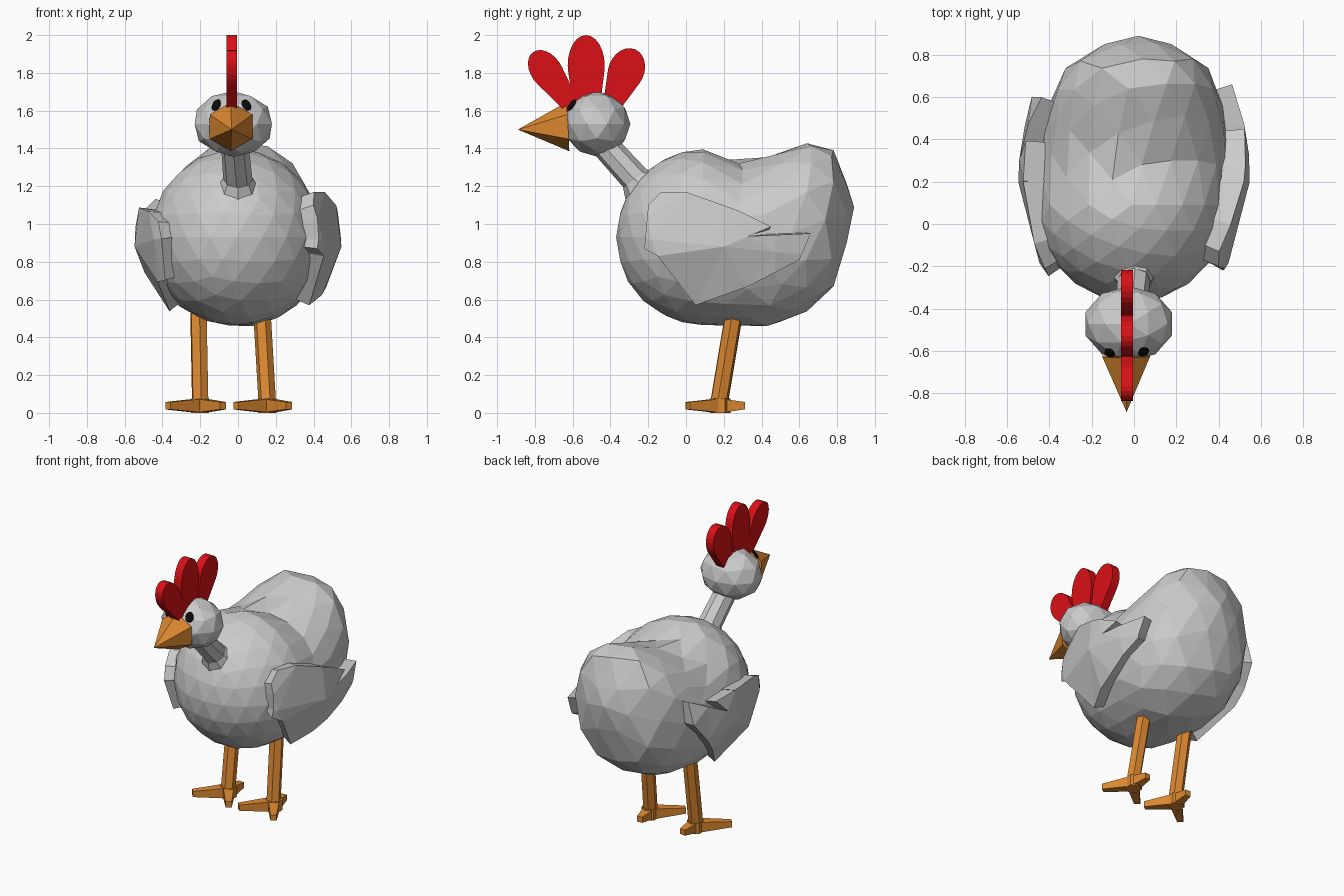
import bpy, bmesh, math
from mathutils import Vector, Matrix

if "Cube" in bpy.data.objects:
    bpy.data.objects.remove(bpy.data.objects["Cube"])


def material(name, color):
    m = bpy.data.materials.new(name)
    m.diffuse_color = (*color, 1)
    m.use_nodes = True
    m.node_tree.nodes["Principled BSDF"].inputs["Base Color"].default_value = m.diffuse_color
    return m


ORANGE = material("orange", (0.72, 0.25, 0.03))
RED = material("red", (0.7, 0.005, 0.008))
BLACK = material("black", (0.003, 0.003, 0.003))


def finish(bm, name, mat=None, fix=True):
    if fix:
        bmesh.ops.recalc_face_normals(bm, faces=bm.faces)
    me = bpy.data.meshes.new(name)
    bm.to_mesh(me)
    bm.free()
    ob = bpy.data.objects.new(name, me)
    bpy.context.collection.objects.link(ob)
    if mat:
        me.materials.append(mat)
    return ob


def beam(bm, a, b, r1, r2, sides, spin=0):
    """Tapered prism from a to b."""
    a, b = Vector(a), Vector(b)
    d = b - a
    mx = (Matrix.Translation((a + b) / 2) @ d.to_track_quat('Z', 'Y').to_matrix().to_4x4()
          @ Matrix.Rotation(spin, 4, 'Z'))
    bmesh.ops.create_cone(bm, cap_ends=True, segments=sides, radius1=r1, radius2=r2,
                          depth=d.length, matrix=mx)


def ball(name, loc, scale, sub, mat=None, direction=(0, 0, 1)):
    bm = bmesh.new()
    q = Vector(direction).to_track_quat('Z', 'Y').to_matrix().to_4x4()
    mx = Matrix.Translation(loc) @ q @ Matrix.Diagonal((*scale, 1))
    bmesh.ops.create_icosphere(bm, subdivisions=sub, radius=1, matrix=mx)
    return finish(bm, name, mat)


# Body: round chest, rear half stretched into an upturned tail
# rear stations: y, top z, bottom z, half width
REAR = [(0.09, 1.39, 0.465, 0.455), (0.3, 1.315, 0.46, 0.455), (0.45, 1.365, 0.455, 0.44),
        (0.66, 1.435, 0.545, 0.385), (0.75, 1.44, 0.62, 0.33), (0.82, 1.33, 0.73, 0.26),
        (0.89, 1.1, 1.08, 0.03)]


def station(y):
    for p, q in zip(REAR, REAR[1:]):
        if y <= q[0] + 1e-6:
            t = (y - p[0]) / (q[0] - p[0])
            return [u + (v - u) * t for u, v in zip(p, q)][1:]
    return REAR[-1][1:]


bm = bmesh.new()
bmesh.ops.create_icosphere(bm, subdivisions=3, radius=1)
for v in bm.verts:
    x, y, z = v.co
    if y <= 0:
        v.co = (x * 0.455 - 0.01, 0.09 + 0.46 * y, 0.93 + 0.465 * z)
        continue
    r = max(math.hypot(x, z), 1e-4)
    c, s = x / r, z / r
    yy = 0.09 + 0.8 * y
    top, bot, w = station(yy)
    k = 1 - 0.15 * y
    c = math.copysign(abs(c) ** k, c)
    s = math.copysign(abs(s) ** k, s)
    v.co = (c * w - 0.01 + 0.03 * y, yy, (top + bot) / 2 + s * (top - bot) / 2)
finish(bm, "body")

# Neck with flared base
bm = bmesh.new()
beam(bm, (-0.02, -0.46, 1.45), (0, -0.26, 1.23), 0.072, 0.078, 8)
beam(bm, (0, -0.27, 1.24), (0, -0.16, 1.1), 0.08, 0.17, 8)
finish(bm, "neck")

# Head, eyes and beak
HEAD = Vector((-0.025, -0.472, 1.53))
ball("head", HEAD, (0.215, 0.178, 0.173), 2)
for side, loc in (("left", (-0.115, -0.61, 1.63)), ("right", (0.045, -0.605, 1.63))):
    ball("eye_" + side, loc, (0.027, 0.036, 0.01), 2, BLACK, Vector(loc) - HEAD)
bm = bmesh.new()
beam(bm, (-0.037, -0.625, 1.515), (-0.035, -0.89, 1.5), 0.13, 0, 6)
finish(bm, "beak", ORANGE)


# Comb: three teardrop plates
def lobe(name, base, tip, half_w, half_l, base_w):
    base, tip = Vector(base), Vector(tip)
    u = (tip - base).normalized()
    n = Vector((u.y, -u.x))
    mid = tip - u * half_l
    pts = [base - n * base_w, base + n * base_w]
    for i in range(15):
        a = math.radians(-15 + 210 * i / 14)
        pts.append(mid + n * half_w * math.cos(a) + u * half_l * math.sin(a))
    bm = bmesh.new()
    f = bm.faces.new([bm.verts.new((-0.062, p.x, p.y)) for p in pts])
    ext = bmesh.ops.extrude_face_region(bm, geom=[f], use_keep_orig=True)
    bmesh.ops.translate(bm, vec=(0.058, 0, 0),
                        verts=[e for e in ext["geom"] if isinstance(e, bmesh.types.BMVert)])
    finish(bm, name, RED)


lobe("comb_front", (-0.56, 1.56), (-0.81, 1.91), 0.082, 0.12, 0.03)
lobe("comb_middle", (-0.525, 1.55), (-0.53, 2.0), 0.098, 0.16, 0.06)
lobe("comb_back", (-0.42, 1.56), (-0.27, 1.925), 0.095, 0.12, 0.03)

# Wings: feathered outline wrapped over the flank, the left one turned upward
OUTLINE = [(-0.22, 0.87), (-0.2, 1.1), (-0.13, 1.17), (0, 1.17), (0.28, 1.07), (0.45, 0.985),
           (0.33, 0.935), (0.66, 0.95), (0.6, 0.81), (0.33, 0.67), (0.05, 0.57), (-0.15, 0.83)]


def wing(name, side, turn):
    bm = bmesh.new()
    rot = Matrix.Rotation(math.radians(turn), 2)
    pivot = Vector((0.2, 0.9))
    pts = [pivot + rot @ (Vector(p) - pivot) for p in reversed(OUTLINE)]
    bm.faces.new([bm.verts.new((0, p.x, p.y)) for p in pts])
    for co, no in (((0, 0, 0), (0, 1, 0.2)), ((0, 0.2, 0), (0, 1, 0)),
                   ((0, 0.47, 0), (0, 1, 0)), ((0, 0, 0.9), (0, 0.1, 1))):
        bmesh.ops.bisect_plane(bm, geom=bm.verts[:] + bm.edges[:] + bm.faces[:],
                               plane_co=co, plane_no=no)
    bmesh.ops.triangulate(bm, faces=bm.faces)
    for v in bm.verts:
        dy, dz = v.co.y - 0.2, v.co.z - 0.93
        q = (dy / (0.66 if dy < 0 else 0.86)) ** 2 + (dz / 0.52) ** 2
        v.co.x = side * 0.55 * math.sqrt(max(1 - q, 0.1))
    if side < 0:
        bmesh.ops.reverse_faces(bm, faces=bm.faces)
    ob = finish(bm, name, fix=False)
    sol = ob.modifiers.new("thickness", 'SOLIDIFY')
    sol.thickness = 0.11
    sol.offset = -1


wing("wing_right", 1, 0)
wing("wing_left", -1, 24)

# Legs and three-toed feet
FEET = {"left": ((-0.21, -0.2), [(-0.37, 0.02), (-0.08, 0.01), (-0.19, 0.31)]),
        "right": ((0.125, 0.155), [(-0.01, 0.02), (0.27, 0.01), (0.145, 0.31)])}
for side, ((top_x, x), tips) in FEET.items():
    bm = bmesh.new()
    beam(bm, (x, 0.175, 0.05), (top_x, 0.26, 0.56), 0.047, 0.047, 6)
    finish(bm, "leg_" + side, ORANGE)
    bm = bmesh.new()
    beam(bm, (x, 0.18, 0), (x, 0.18, 0.075), 0.055, 0.055, 6)
    for tx, ty in tips:
        beam(bm, (x, 0.18, 0.038), (tx, ty, 0.038), 0.053, 0.028, 4, math.pi / 4)
    finish(bm, "foot_" + side, ORANGE)
